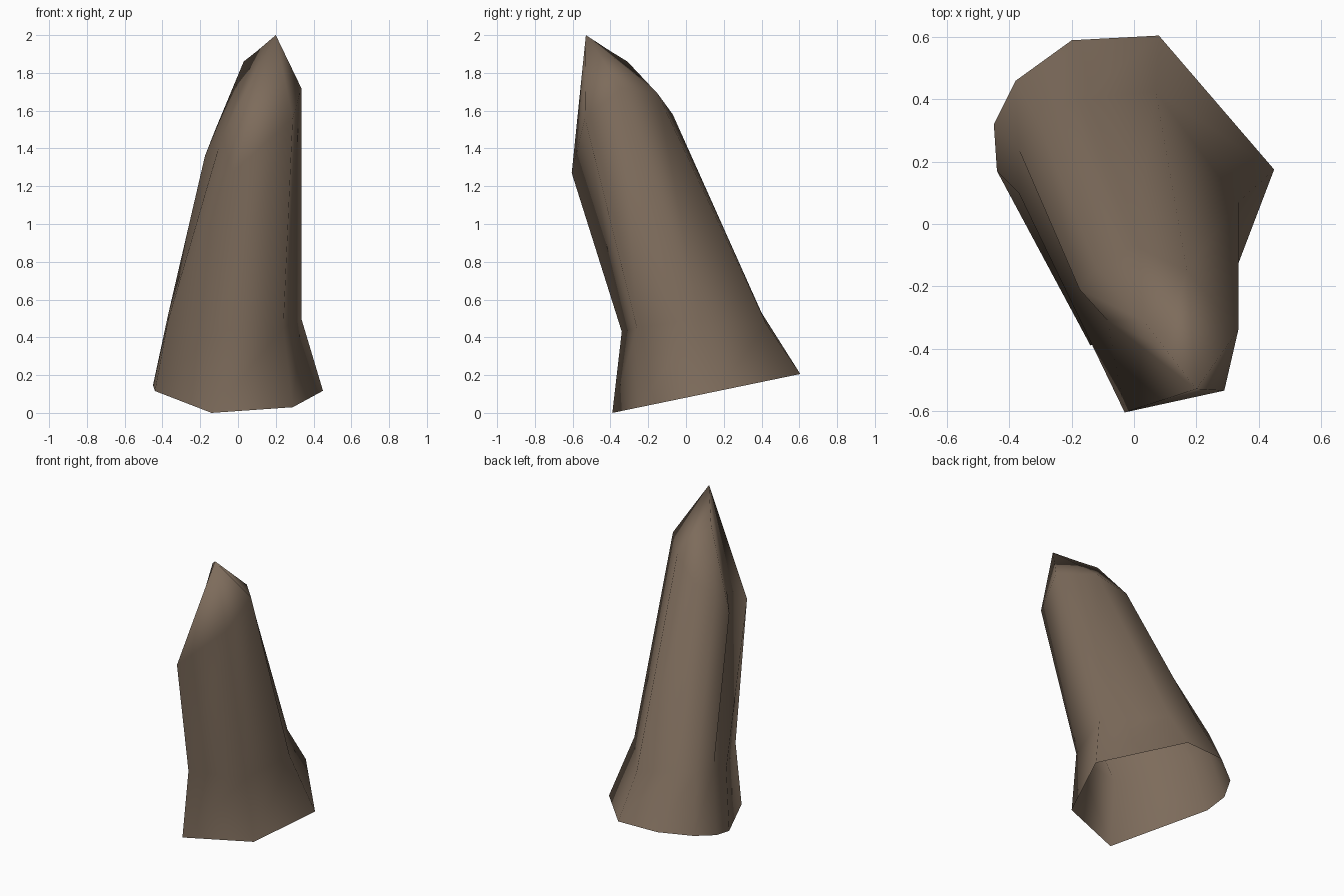
import bpy
import bmesh

cube = bpy.data.objects.get("Cube")
if cube:
    bpy.data.objects.remove(cube, do_unlink=True)

# Single earthy stone colour
stone = bpy.data.materials.new("brown_stone")
stone.use_nodes = True
colour = (0.205, 0.148, 0.105, 1.0)
stone.diffuse_color = colour
shader = next(n for n in stone.node_tree.nodes if n.type == 'BSDF_PRINCIPLED')
shader.inputs["Base Color"].default_value = colour
shader.inputs["Roughness"].default_value = 0.9

# Foot outline, lying on a tilted plane and left open underneath
foot = [(-0.14, -0.39), (0.29, -0.245), (0.45, 0.175), (0.08, 0.605),
        (-0.2, 0.59), (-0.38, 0.46), (-0.45, 0.32), (-0.44, 0.17)]
foot = [(x, y, 0.207 * (y + 0.39)) for x, y in foot]

# Waist where the flared foot meets the shaft
waist = [(-0.13, -0.34, 0.43), (0.24, -0.26, 0.45), (0.335, 0.07, 0.5),
         (0.07, 0.425, 0.47), (-0.18, 0.4, 0.53), (-0.31, 0.34, 0.53),
         (-0.37, 0.24, 0.52), (-0.37, 0.1, 0.49)]

# Slanted shoulder below the tip
shoulder = [(-0.03, -0.605, 1.27), (0.29, -0.535, 1.56), (0.335, -0.34, 1.72),
            (0.17, -0.15, 1.69), (0.0, -0.07, 1.58), (-0.12, -0.14, 1.5),
            (-0.175, -0.21, 1.36), (-0.085, -0.31, 1.465)]

bm = bmesh.new()
rings = [[bm.verts.new(p) for p in ring] for ring in (foot, waist, shoulder)]
tip = bm.verts.new((0.2, -0.53, 2.0))
crest = bm.verts.new((0.1, -0.4, 1.915))
ridge = bm.verts.new((0.03, -0.31, 1.86))

# Lofted sides
count = len(foot)
for low, high in zip(rings, rings[1:]):
    for i in range(count):
        j = (i + 1) % count
        bm.faces.new((low[i], low[j], high[j], high[i]))

# Tip facets: the back ones meet at the ridge, the others at the point
top = rings[2]
for i in range(count):
    peak = ridge if i in (3, 4, 5, 6) else tip
    bm.faces.new((top[i], top[(i + 1) % count], peak))
bm.faces.new((top[3], ridge, crest))
bm.faces.new((top[3], crest, tip))
bm.faces.new((top[7], crest, ridge))
bm.faces.new((top[7], tip, crest))

mesh = bpy.data.meshes.new("rock_spike")
bm.to_mesh(mesh)
bm.free()
mesh.materials.append(stone)
mesh.shade_smooth()
rock = bpy.data.objects.new("rock_spike", mesh)
bpy.context.collection.objects.link(rock)
